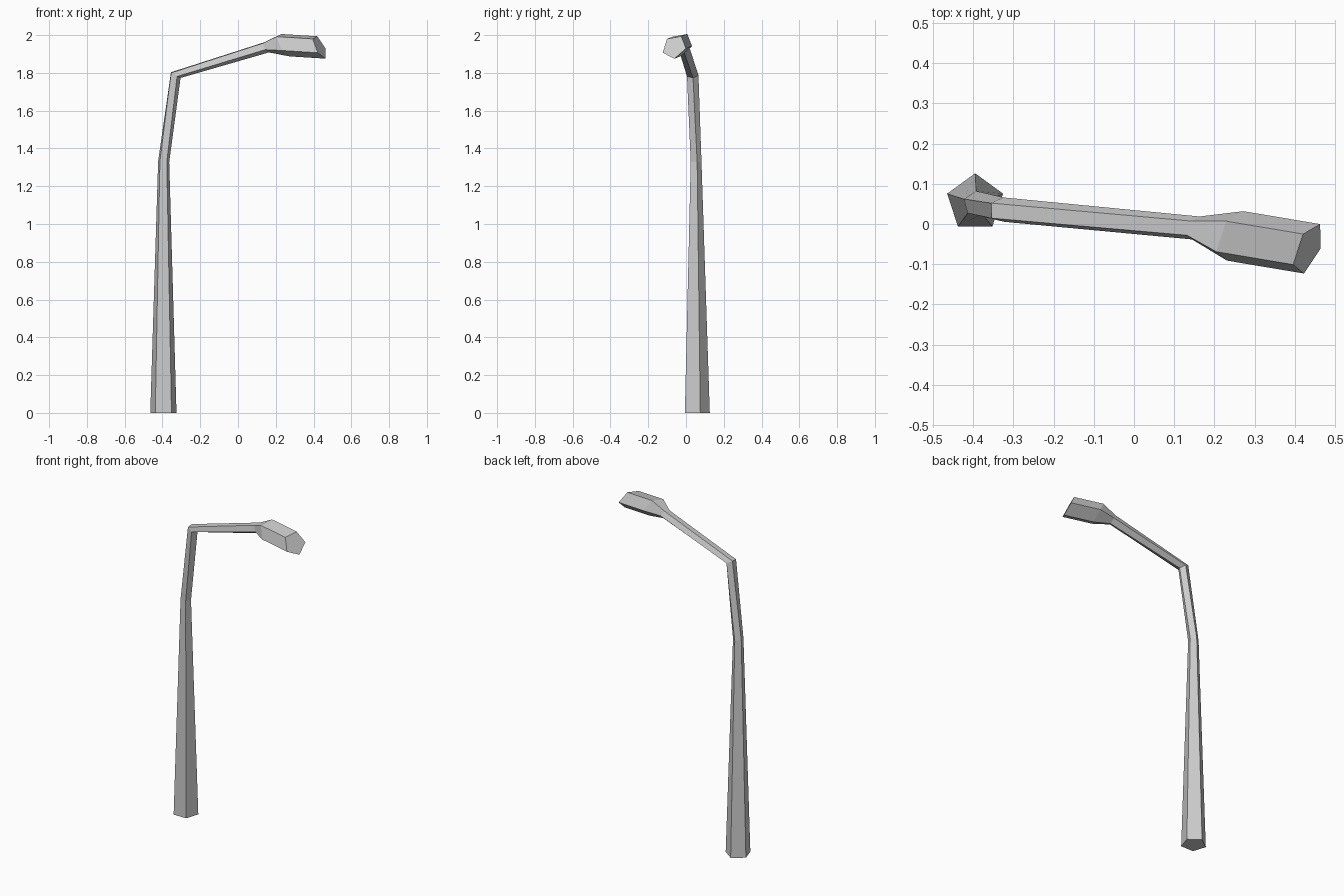
import bpy
import bmesh
from math import radians, tau
from mathutils import Vector, Matrix

if "Cube" in bpy.data.objects:
    bpy.data.objects.remove(bpy.data.objects["Cube"])

SIDES = 5

# Cross-sections along the lamp: centre, facing direction, roll in degrees, radius
SECTIONS = [
    ((-0.395, 0.053, 0.0), (0, 0, 1), 0, 0.073),                       # foot
    ((-0.394, 0.051, 1.33), (0.08, 0, 1), -3, 0.031),                  # top of straight pole
    ((-0.332, 0.035, 1.789), (0.494, -0.07, 0.866), -14, 0.032),       # elbow
    ((0.149, -0.010, 1.937), (0.845, -0.354, 0.42), -17, 0.032),       # end of arm
    ((0.242, -0.030, 1.949), (0.845, -0.354, 0.42), -17, 0.069),       # back of lamp head
    ((0.433, -0.062, 1.937), (0.845, -0.354, 0.42), -17, 0.069),       # front of lamp head
]


def pentagon(bm, centre, facing, roll, radius):
    """Regular ring facing along a direction, first corner towards the back."""
    n = Vector(facing).normalized()
    back = Vector((0, 1, 0))
    spoke = (back - n * back.dot(n)).normalized() * radius
    return [bm.verts.new(Vector(centre) +
                         Matrix.Rotation(radians(roll) + tau * i / SIDES, 3, n) @ spoke)
            for i in range(SIDES)]


# Pole, arm and lamp head are one continuous flat-faced loft
bm = bmesh.new()
rings = [pentagon(bm, *s) for s in SECTIONS]
for low, high in zip(rings, rings[1:]):
    for i in range(SIDES):
        j = (i + 1) % SIDES
        bm.faces.new((low[i], low[j], high[j], high[i]))
bm.faces.new(rings[0][::-1])
bm.faces.new(rings[-1])
bmesh.ops.recalc_face_normals(bm, faces=bm.faces)

mesh = bpy.data.meshes.new("street_lamp")
bm.to_mesh(mesh)
bm.free()
bpy.context.collection.objects.link(bpy.data.objects.new("street_lamp", mesh))
